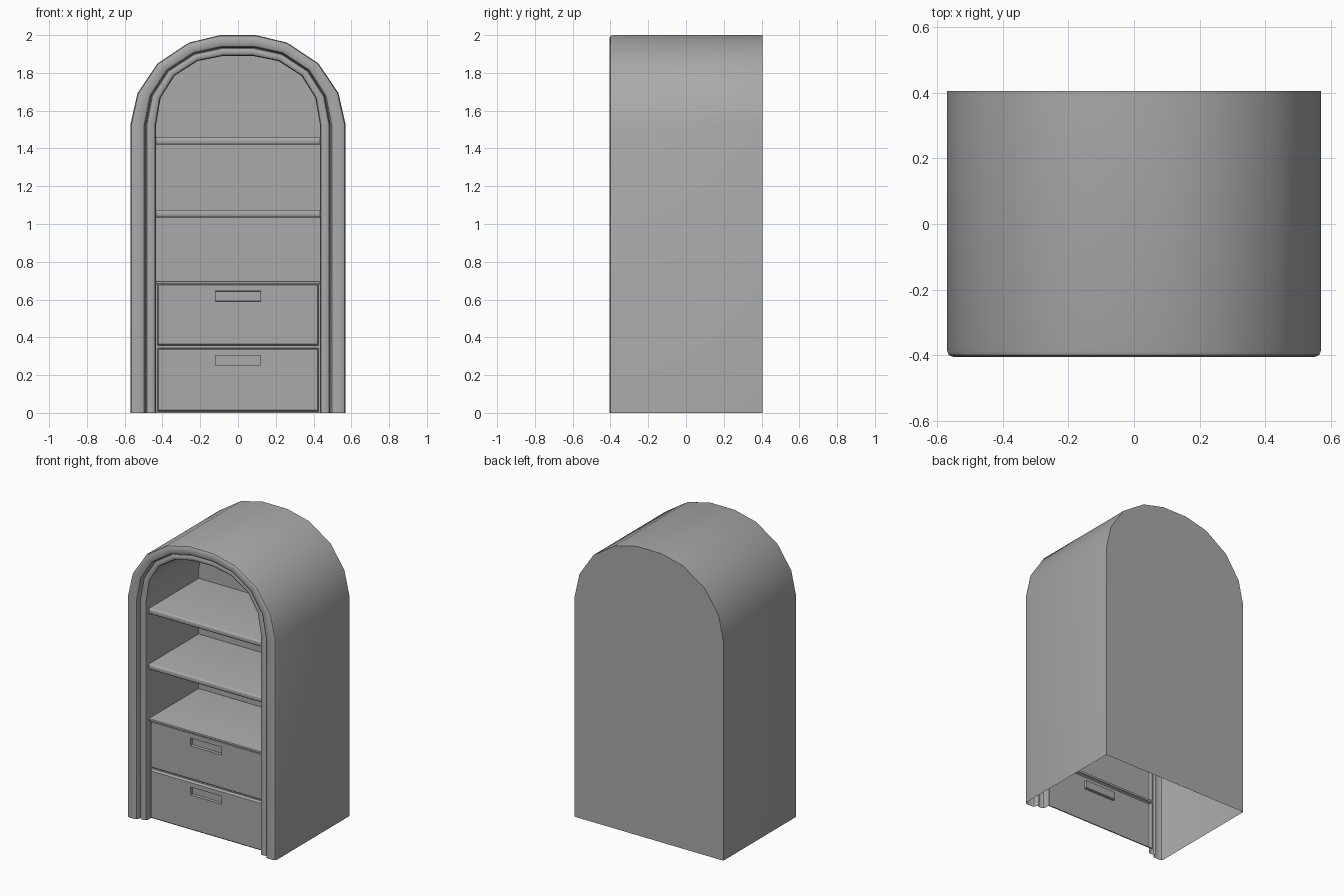
import bpy, bmesh, math

old = bpy.data.objects.get("Cube")
if old:
    bpy.data.objects.remove(old, do_unlink=True)

grey = bpy.data.materials.new("plain_grey")
grey.use_nodes = True
COLOUR = (0.4, 0.4, 0.4, 1)
grey.diffuse_color = COLOUR
grey.node_tree.nodes["Principled BSDF"].inputs["Base Color"].default_value = COLOUR

# Right half of the arch, from the springing line to the crown
OUTER = [(0.57, 1.525), (0.532, 1.693), (0.426, 1.85), (0.26, 1.96), (0.095, 2.0)]
INNER = [(0.434, 1.525), (0.41, 1.667), (0.336, 1.785), (0.214, 1.863), (0.077, 1.89)]
FRONT, BACK, NICHE_BACK, FLOOR = -0.405, 0.405, 0.19, 0.69


def arch(t, y, z0=0.0):
    """Arch outline blended from outer (t=0) to inner (t=1) edge."""
    half = [(a + (c - a) * t, b + (d - b) * t)
            for (a, b), (c, d) in zip(OUTER, INNER)]
    half.insert(0, (half[0][0], z0))
    return ([(-x, y, z) for x, z in half] +
            [(x, y, z) for x, z in reversed(half)])


def finish(bm, name, smooth=True):
    mesh = bpy.data.meshes.new(name)
    bm.to_mesh(mesh)
    bm.free()
    mesh.materials.append(grey)
    obj = bpy.data.objects.new(name, mesh)
    bpy.context.collection.objects.link(obj)
    if smooth:
        bpy.ops.object.select_all(action="DESELECT")
        obj.select_set(True)
        bpy.context.view_layer.objects.active = obj
        bpy.ops.object.shade_smooth_by_angle(angle=math.radians(35))
    return obj


def loft(name, outlines, cap, reverse_cap=False):
    bm = bmesh.new()
    rings = [[bm.verts.new(p) for p in o] for o in outlines]
    for a, b in zip(rings, rings[1:]):
        for j in range(len(a) - 1):
            bm.faces.new((a[j], b[j], b[j + 1], a[j + 1]))
    ring = rings[cap]
    bm.faces.new(ring[::-1] if reverse_cap else ring)
    return finish(bm, name)


# Outer shell with the two rounded front mouldings, open at the bottom
profile = [(0, BACK), (0, FRONT + 0.02), (0.04, FRONT + 0.006), (0.14, FRONT),
           (0.44, FRONT), (0.54, FRONT + 0.006), (0.59, FRONT + 0.02),
           (0.61, FRONT + 0.04), (0.65, FRONT + 0.027), (0.74, FRONT + 0.022),
           (0.88, FRONT + 0.022), (0.96, FRONT + 0.028), (1, FRONT + 0.042),
           (1, FRONT + 0.08)]
loft("cabinet_shell", [arch(t, y) for t, y in profile], 0)

# Hollow display niche above the drawers
loft("niche_lining", [arch(1, FRONT + 0.07, FLOOR), arch(1, NICHE_BACK, FLOOR)],
     -1, True)


# Shelves with softened front edges
def shelf(name, z0, z1, bevel):
    bm = bmesh.new()
    bmesh.ops.create_cube(bm, size=1)
    y0 = FRONT + 0.05
    for v in bm.verts:
        v.co.x *= 0.868
        v.co.y = y0 if v.co.y < 0 else NICHE_BACK
        v.co.z = z0 if v.co.z < 0 else z1
    edges = [e for e in bm.edges
             if all(abs(v.co.y - y0) < 1e-4 for v in e.verts)
             and abs(e.verts[0].co.z - e.verts[1].co.z) < 1e-4]
    bmesh.ops.bevel(bm, geom=edges, offset=bevel, segments=3, profile=0.5,
                    affect="EDGES")
    finish(bm, name)


shelf("lower_shelf", 1.035, 1.075, 0.012)
shelf("upper_shelf", 1.42, 1.46, 0.012)
shelf("niche_floor", 0.682, 0.697, 0.004)


# Drawer fronts: raised panels, each with a recessed finger pull
def drawer(name, z0, z1):
    bm = bmesh.new()
    y = FRONT + 0.075
    corners = [(-0.434, z0), (0.434, z0), (0.434, z1), (-0.434, z1)]
    face = bm.faces.new([bm.verts.new((x, y, z)) for x, z in corners])
    bm.normal_update()
    bmesh.ops.inset_individual(bm, faces=[face], thickness=0.01, depth=0)
    bmesh.ops.inset_individual(bm, faces=[face], thickness=0.004, depth=0.015)
    bmesh.ops.inset_individual(bm, faces=[face], thickness=0.006, depth=0.005)
    bmesh.ops.inset_individual(bm, faces=[face], thickness=0.05, depth=0)
    middle = (z0 + z1) / 2
    for v in face.verts:
        v.co.x = math.copysign(0.12, v.co.x)
        v.co.z = z1 - (0.045 if v.co.z > middle else 0.1)
    bmesh.ops.inset_individual(bm, faces=[face], thickness=0.002, depth=-0.02)
    finish(bm, name, smooth=False)


drawer("lower_drawer", 0.0, 0.35)
drawer("upper_drawer", 0.35, FLOOR)
